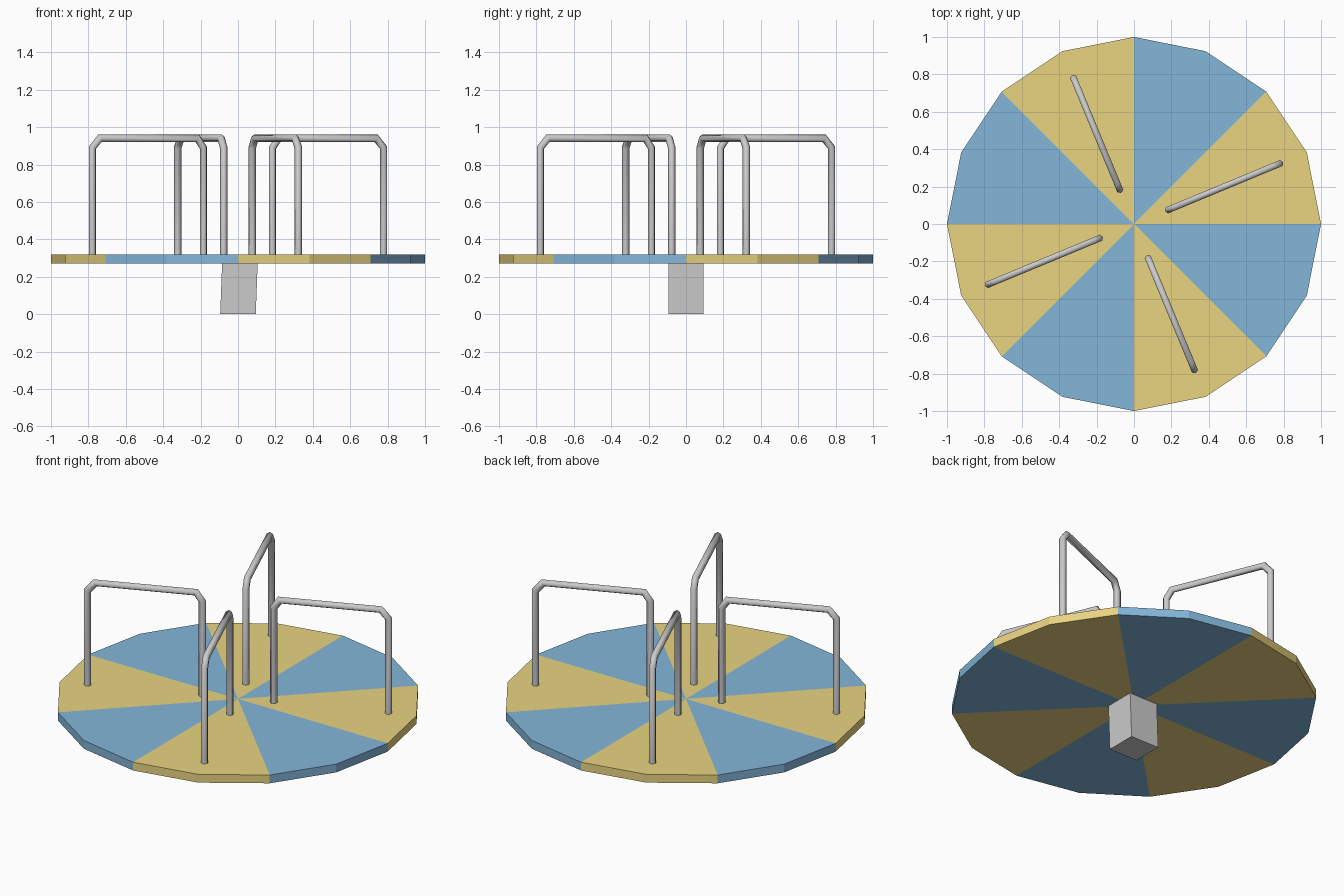
import bpy, bmesh
from math import sin, cos, pi, radians
from mathutils import Vector

if "Cube" in bpy.data.objects:
    bpy.data.objects.remove(bpy.data.objects["Cube"])


def material(name, rgb):
    m = bpy.data.materials.new(name)
    m.diffuse_color = (*rgb, 1)
    m.use_nodes = True
    m.node_tree.nodes["Principled BSDF"].inputs["Base Color"].default_value = m.diffuse_color
    return m


def finish(name, bm, mats=(), smooth=False):
    bmesh.ops.recalc_face_normals(bm, faces=bm.faces)
    me = bpy.data.meshes.new(name)
    bm.to_mesh(me)
    bm.free()
    for m in mats:
        me.materials.append(m)
    ob = bpy.data.objects.new(name, me)
    bpy.context.collection.objects.link(ob)
    if smooth:
        bpy.ops.object.select_all(action='DESELECT')
        ob.select_set(True)
        bpy.context.view_layer.objects.active = ob
        bpy.ops.object.shade_smooth_by_angle(angle=radians(65))
    return ob


yellow = material("yellow_paint", (0.82, 0.66, 0.22))
blue = material("blue_paint", (0.23, 0.47, 0.70))

# Deck: 16-sided disc, painted in eight alternating wedges
N, Z0, Z1 = 16, 0.27, 0.32
bm = bmesh.new()
lo, hi = [[bm.verts.new((cos(2 * pi * i / N), sin(2 * pi * i / N), z)) for i in range(N)]
          for z in (Z0, Z1)]
c_lo, c_hi = bm.verts.new((0, 0, Z0)), bm.verts.new((0, 0, Z1))
for i in range(N):
    j = (i + 1) % N
    for vs in ((c_hi, hi[i], hi[j]), (c_lo, lo[j], lo[i]), (lo[i], lo[j], hi[j], hi[i])):
        bm.faces.new(vs).material_index = (i // 2) % 2
finish("deck", bm, (yellow, blue))

# Centre post: square, leaning very slightly
bm = bmesh.new()
bmesh.ops.create_cube(bm, size=1)
for v in bm.verts:
    top = v.co.z > 0
    v.co = (v.co.x * 0.19 + (0.01 if top else 0), v.co.y * 0.185, Z0 if top else 0)
finish("centre_post", bm)

# Handrails: bent tubes, one in each yellow wedge; path is (radius, height)
PATH = [(0.2, 0.31), (0.2, 0.89), (0.235, 0.94), (0.8, 0.94), (0.843, 0.89), (0.843, 0.31)]
SIDES, R = 6, 0.02


def handrail(name, angle):
    out, side, up = Vector((cos(angle), sin(angle), 0)), Vector((-sin(angle), cos(angle), 0)), Vector((0, 0, 1))
    pts = [out * r + up * z for r, z in PATH]
    bm = bmesh.new()
    rings = []
    for k, p in enumerate(pts):
        a = (p - pts[k - 1]).normalized() if k else up
        b = (pts[k + 1] - p).normalized() if k < len(pts) - 1 else a
        t = (a + b).normalized()
        n = side.cross(t) * (R / t.dot(a))      # mitred joint
        rings.append([bm.verts.new(p + n * cos(2 * pi * s / SIDES) + side * R * sin(2 * pi * s / SIDES))
                      for s in range(SIDES)])
    for r0, r1 in zip(rings, rings[1:]):
        for s in range(SIDES):
            q = (s + 1) % SIDES
            bm.faces.new((r0[s], r0[q], r1[q], r1[s]))
    bm.faces.new(rings[0])
    bm.faces.new(rings[-1])
    finish(name, bm, smooth=True)


for k in range(4):
    handrail(f"handrail_{k + 1}", radians(22.5 + 90 * k))
